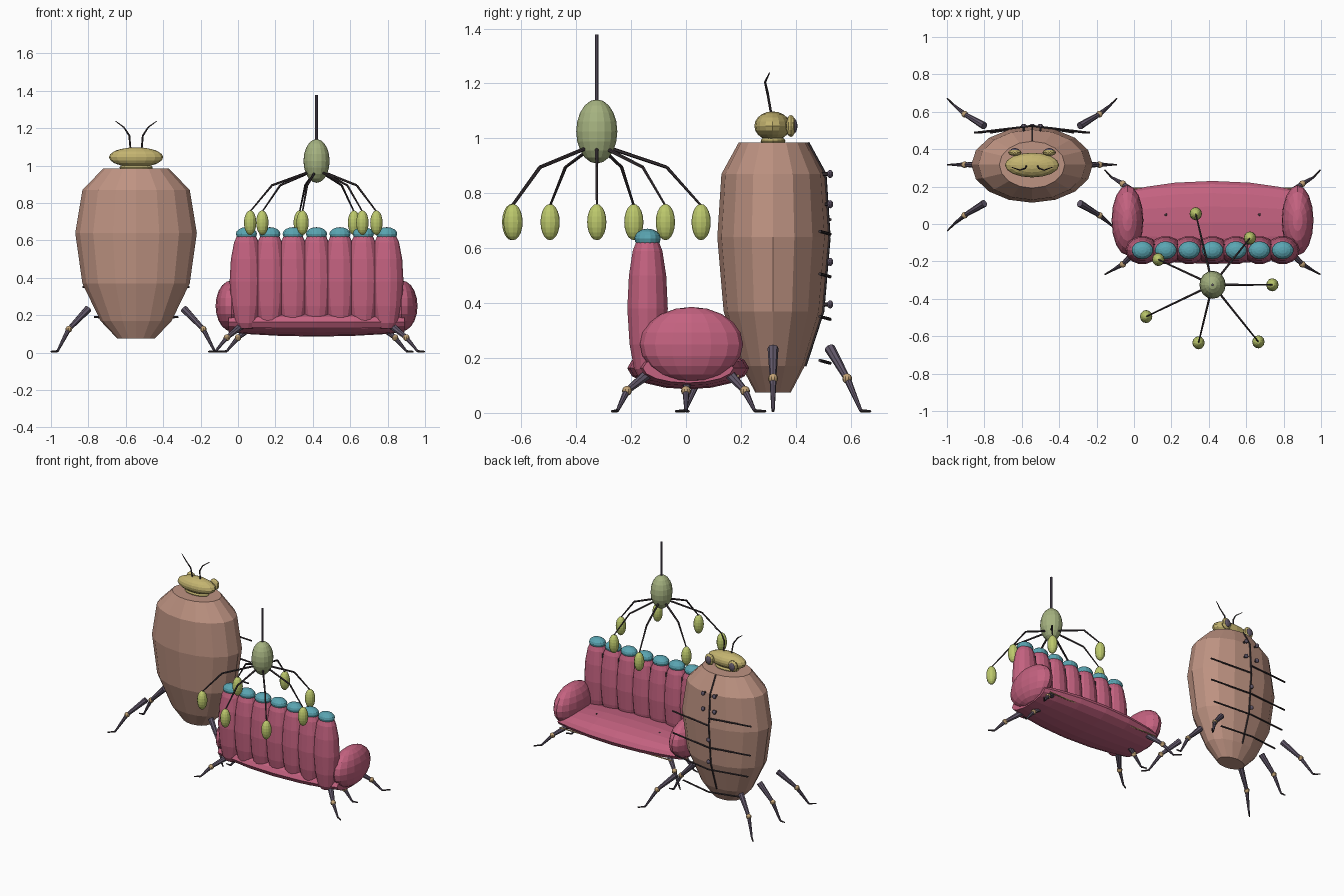
import bpy, bmesh, math
from mathutils import Vector, Matrix

if "Cube" in bpy.data.objects:
    bpy.data.objects.remove(bpy.data.objects["Cube"])


def paint(name, rgb):
    """Make one flat material from display colours 0-255."""
    lin = [((c / 255 + 0.055) / 1.055) ** 2.4 for c in rgb] + [1]
    m = bpy.data.materials.new(name)
    m.use_nodes = True
    m.diffuse_color = lin
    m.node_tree.nodes["Principled BSDF"].inputs["Base Color"].default_value = lin
    return m


BROWN = paint("shell brown", (190, 147, 130))
PINK = paint("upholstery pink", (196, 98, 128))
TEAL = paint("cap teal", (90, 165, 178))
GREEN = paint("lamp green", (165, 178, 128))
LIME = paint("bulb lime", (188, 200, 108))
YELLOW = paint("head yellow", (196, 180, 112))
TAN = paint("joint tan", (194, 162, 118))
PURPLE = paint("leg purple", (98, 88, 106))
DARK = paint("dark trim", (62, 54, 58))


def finish(name, bm, mat):
    bmesh.ops.recalc_face_normals(bm, faces=bm.faces)
    me = bpy.data.meshes.new(name)
    bm.to_mesh(me)
    bm.free()
    me.materials.append(mat)
    ob = bpy.data.objects.new(name, me)
    bpy.context.collection.objects.link(ob)
    return ob


def ellipsoid(name, mat, centre, size, segs=16, rings=10):
    bm = bmesh.new()
    m = Matrix.Translation(centre) @ Matrix.Diagonal((*size, 1))
    bmesh.ops.create_uvsphere(bm, u_segments=segs, v_segments=rings, radius=1, matrix=m)
    return finish(name, bm, mat)


def lathe(name, mat, sections, centre, segs=16, along_x=False):
    """Stack elliptical rings given as (position, half width, half depth)."""
    bm = bmesh.new()
    rings = []
    for p, a, b in sections:
        ring = []
        for i in range(segs):
            t = 2 * math.pi * i / segs
            u, v = a * math.cos(t), b * math.sin(t)
            ring.append(bm.verts.new(Vector(centre) + Vector((p, u, v) if along_x else (u, v, p))))
        rings.append(ring)
    for lo, hi in zip(rings, rings[1:]):
        for i in range(segs):
            j = (i + 1) % segs
            bm.faces.new((lo[i], lo[j], hi[j], hi[i]))
    bm.faces.new(rings[0])
    bm.faces.new(rings[-1])
    return finish(name, bm, mat)


def rod(name, mat, points, radii, sides=8):
    """Chain of tapered cylinders through the points."""
    bm = bmesh.new()
    for k, (a, b) in enumerate(zip(points, points[1:])):
        a, b = Vector(a), Vector(b)
        d = b - a
        m = Matrix.Translation((a + b) / 2) @ d.to_track_quat("Z", "Y").to_matrix().to_4x4()
        bmesh.ops.create_cone(bm, cap_ends=True, segments=sides, radius1=radii[k],
                              radius2=radii[k + 1], depth=d.length, matrix=m)
    return finish(name, bm, mat)


def leg(name, hip, knee, ankle, toe):
    rod(name + "_upper", PURPLE, [hip, knee], [0.02, 0.012])
    ellipsoid(name + "_knee", TAN, knee, (0.018,) * 3, 10, 8)
    rod(name + "_lower", PURPLE, [knee, ankle], [0.013, 0.006])
    rod(name + "_foot", DARK, [ankle, toe], [0.006, 0.004])


# Wardrobe: faceted beetle body
WX, WY = -0.545, 0.317
BODY = [(0.075, 0.10, 0.065), (0.17, 0.19, 0.115), (0.37, 0.287, 0.18), (0.64, 0.325, 0.203),
        (0.87, 0.287, 0.188), (0.985, 0.175, 0.125)]
lathe("wardrobe_body", BROWN, BODY, (WX, WY, 0))

# Wardrobe head, eyes and antennae
ellipsoid("wardrobe_neck", YELLOW, (WX, WY, 0.99), (0.09, 0.045, 0.02))
ellipsoid("wardrobe_head", YELLOW, (WX, 0.315, 1.045), (0.145, 0.066, 0.053))
for side, s in (("left", 1), ("right", -1)):
    ellipsoid(f"{side}_eye", YELLOW, (WX + s * 0.092, 0.382, 1.045), (0.036, 0.018, 0.04), 12, 8)
    ellipsoid(f"{side}_pupil", PURPLE, (WX + s * 0.092, 0.392, 1.045), (0.024, 0.014, 0.028), 12, 8)
    rod(f"{side}_antenna", DARK,
        [(WX + s * 0.03, 0.31, 1.09), (WX + s * 0.036, 0.298, 1.16),
         (WX + s * 0.065, 0.288, 1.205), (WX + s * 0.11, 0.304, 1.238)],
        [0.005, 0.005, 0.004, 0.002], 6)

    # Door and drawer seams, one half on each side
    upper = 0.655 if s > 0 else 0.708
    for i, (z, w) in enumerate([(upper, 0.31), (0.5, 0.305), (0.345, 0.285), (0.185, 0.225)]):
        rod(f"{side}_seam_{i}", DARK, [(WX, 0.525, z - 0.004), (WX + s * w, 0.488, z + 0.006)],
            [0.006, 0.006], 6)

    # Wardrobe legs
    for part, t in (("front", -1), ("middle", 0), ("back", 1)):
        hip_x = 0.255
        leg(f"wardrobe_{part}_{side}_leg",
            (WX + s * hip_x, WY + t * 0.207, 0.235), (WX + s * 0.36, WY + t * 0.27, 0.125),
            (WX + s * 0.42, WY + t * 0.32, 0.008), (WX + s * 0.454, WY + t * 0.355, 0.006))

rod("wardrobe_centre_seam", DARK, [(WX, WY + b + 0.002, z) for z, a, b in BODY[1:]], [0.005] * 5, 6)

# Door and drawer knobs
for i, (dx, z) in enumerate([(-0.045, 0.87), (0.045, 0.87), (-0.045, 0.76), (0.045, 0.76),
                             (0, 0.55), (0, 0.395)]):
    rod(f"knob_stem_{i}", DARK, [(WX + dx, 0.49, z), (WX + dx, 0.525, z)], [0.007, 0.007], 6)
    ellipsoid(f"knob_{i}", PURPLE, (WX + dx, 0.525, z), (0.015, 0.011, 0.015), 10, 6)

# Sofa: long seat, rounded arms
SX = 0.42
lathe("sofa_seat", PINK, [(-0.47, 0.165, 0.054), (-0.36, 0.19, 0.064), (-0.2, 0.213, 0.073),
                          (0, 0.222, 0.077), (0.2, 0.213, 0.073), (0.36, 0.19, 0.064),
                          (0.47, 0.165, 0.054)], (SX, 0.008, 0.163), 16, True)
rod("sofa_back_trim", TAN, [(SX - 0.44, 0.19, 0.135), (SX + 0.44, 0.19, 0.135)], [0.005, 0.005], 6)

# Sofa backrest: seven lobes with caps
for i in range(7):
    x = SX + (i - 3) * 0.125
    profile = [(0.13, 0.04), (0.16, 0.06), (0.25, 0.08), (0.38, 0.09), (0.5, 0.083),
               (0.59, 0.066), (0.635, 0.045)]
    lathe(f"backrest_lobe_{i}", PINK, [(z, r, r * 0.84) for z, r in profile], (x, -0.14, 0), 14)
    ellipsoid(f"backrest_cap_{i}", TEAL, (x, -0.14, 0.635), (0.058, 0.048, 0.036), 14, 8)
    if i < 6:
        rod(f"backrest_crease_{i}", DARK, [(x + 0.0625, -0.11, 0.2), (x + 0.0625, -0.11, 0.58)],
            [0.004, 0.004], 6)

for side, s in (("left", 1), ("right", -1)):
    ellipsoid(f"sofa_{side}_arm", PINK, (SX + s * 0.455, 0.02, 0.25), (0.085, 0.188, 0.136))
    ellipsoid(f"sofa_{side}_button", DARK, (SX + s * 0.25, 0.05, 0.228), (0.008, 0.008, 0.006), 8, 6)
    # Sofa legs
    for part, t in (("front", -1), ("middle", 0), ("back", 1)):
        reach = 0 if t else 0.06
        leg(f"sofa_{part}_{side}_leg",
            (SX + s * (0.4 - reach), 0.01 + t * 0.145, 0.145),
            (SX + s * (0.48 - reach), 0.0 + t * 0.215, 0.08),
            (SX + s * (0.54 - reach), 0.0 + t * 0.25, 0.008),
            (SX + s * (0.577 - reach), 0.01 + t * 0.28, 0.006))

# Hanging lamp: body, cord and seven jointed arms with bulbs
LX, LY = SX, -0.325
ellipsoid("lamp_body", GREEN, (LX, LY, 1.025), (0.07, 0.075, 0.117))
rod("lamp_cord", PURPLE, [(LX, LY, 1.12), (LX, LY, 1.378)], [0.007, 0.007])
for i, (bx, by) in enumerate([(0.33, 0.055), (0.62, -0.075), (0.74, -0.325), (0.665, -0.63),
                              (0.345, -0.635), (0.065, -0.495), (0.13, -0.19)]):
    dx, dy = bx - LX, by - LY
    path = [(LX + dx * f, LY + dy * f, z) for f, z in ((0.08, 0.97), (0.67, 0.895), (1, 0.755))]
    rod(f"lamp_arm_{i}", DARK, path, [0.007, 0.006, 0.004], 6)
    ellipsoid(f"lamp_bulb_{i}", LIME, (bx, by, 0.695), (0.033, 0.035, 0.066), 12, 10)
